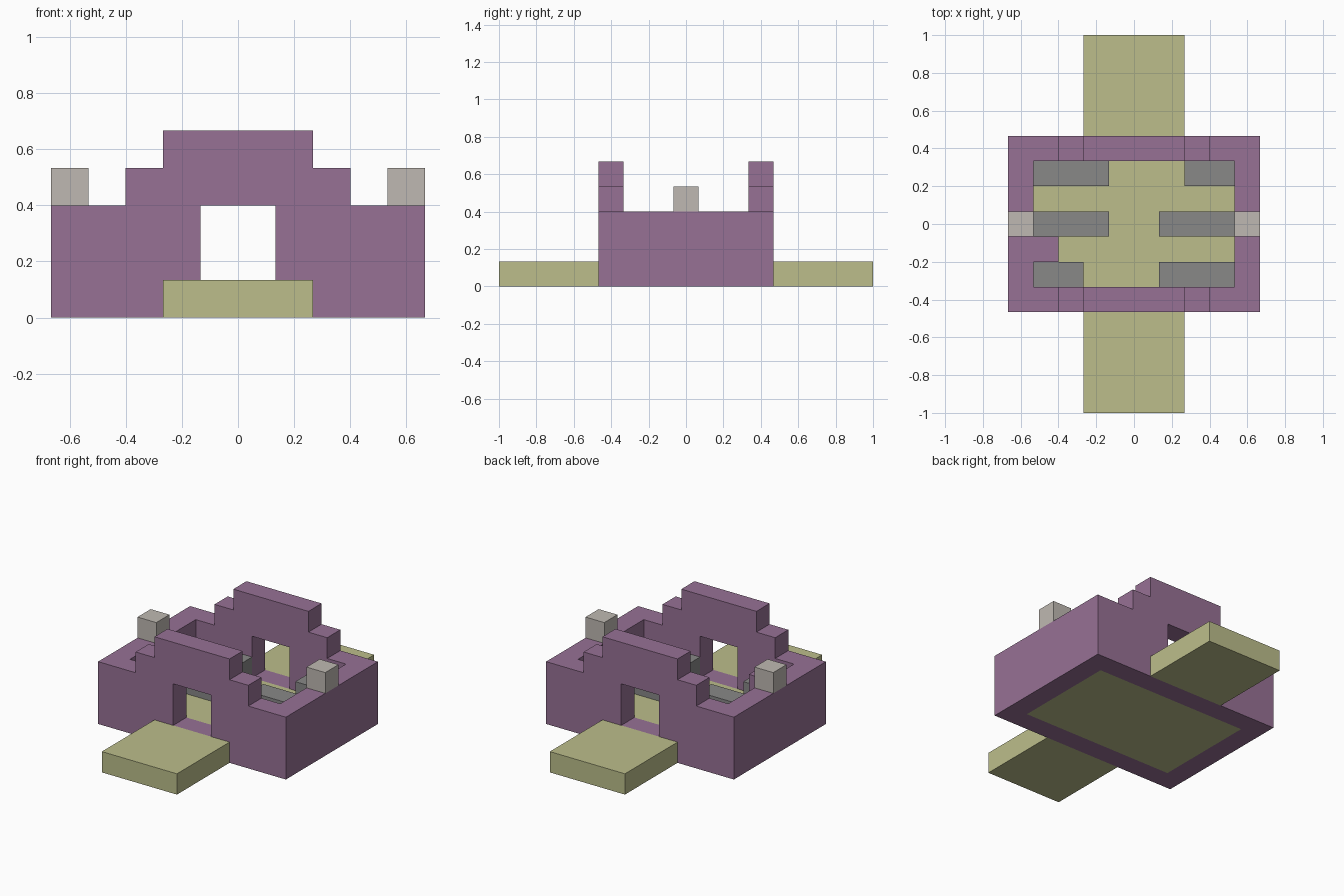
import bpy, bmesh
from mathutils import Vector

U = 2 / 15  # size of one building block

cube = bpy.data.objects.get("Cube")
if cube:
    bpy.data.objects.remove(cube, do_unlink=True)


def linear(c):
    c /= 255
    return c / 12.92 if c <= 0.04045 else ((c + 0.055) / 1.055) ** 2.4


def material(name, r, g, b):
    mat = bpy.data.materials.new(name)
    col = (linear(r), linear(g), linear(b), 1)
    mat.use_nodes = True
    mat.diffuse_color = col
    mat.node_tree.nodes["Principled BSDF"].inputs["Base Color"].default_value = col
    return mat


purple = material("purple brick", 151, 113, 149)
olive = material("olive floor", 188, 190, 139)
grey = material("grey bench", 136, 136, 135)
beige = material("beige stone", 191, 185, 178)


def finish(name, bm, mat):
    bmesh.ops.scale(bm, vec=(U, U, U), verts=bm.verts)
    bmesh.ops.recalc_face_normals(bm, faces=bm.faces)
    mesh = bpy.data.meshes.new(name)
    bm.to_mesh(mesh)
    bm.free()
    mesh.materials.append(mat)
    obj = bpy.data.objects.new(name, mesh)
    bpy.context.collection.objects.link(obj)
    return obj


def box(name, mat, x, y, z):
    """Box from ranges in block units."""
    bm = bmesh.new()
    bmesh.ops.create_cube(bm, size=1)
    for v in bm.verts:
        v.co = Vector([r[0] if c < 0 else r[1] for r, c in zip((x, y, z), v.co)])
    return finish(name, bm, mat)


def cells(x, y, z):
    return {(i, j, k) for i in range(*x) for j in range(*y) for k in range(*z)}


def block_shell(name, mat, filled, offset):
    """Outer skin of a set of unit blocks, with flat areas merged."""
    bm = bmesh.new()
    for cell in filled:
        for axis in range(3):
            for side in (0, 1):
                near = list(cell)
                near[axis] += 2 * side - 1
                if tuple(near) in filled:
                    continue
                corners = []
                for a, b in ((0, 0), (1, 0), (1, 1), (0, 1)):
                    p = Vector(cell) + offset
                    p[axis] += side
                    p[(axis + 1) % 3] += a
                    p[(axis + 2) % 3] += b
                    corners.append(bm.verts.new(p))
                bm.faces.new(corners if side else corners[::-1])
    bmesh.ops.remove_doubles(bm, verts=bm.verts, dist=0.01)
    bmesh.ops.dissolve_limit(bm, angle_limit=0.01, verts=bm.verts, edges=bm.edges)
    return finish(name, bm, mat)


# Walls: hollow ring, stepped gables at both ends, doorways and an inner stub
walls = cells((-5, 5), (0, 7), (0, 3)) - cells((-4, 4), (1, 6), (0, 3))
for row in ((0, 1), (6, 7)):
    walls |= cells((-3, 3), row, (3, 4)) | cells((-2, 2), row, (4, 5))
    walls -= cells((-1, 1), row, (1, 3))
walls |= cells((-4, -3), (2, 3), (1, 3))
block_shell("walls", purple, walls, Vector((0, -3.5, 0)))

# Floor inside the walls and a platform at each doorway
box("floor", olive, (-4, 4), (-2.5, 2.5), (0, 1))
box("front_platform", olive, (-2, 2), (-7.5, -3.5), (0, 1))
box("back_platform", olive, (-2, 2), (3.5, 7.5), (0, 1))

# Rows of benches: name, y start, inner end of right bench, inner end of left bench
for row, y, right_end, left_end in (("front", -2.5, -2, 1),
                                    ("middle", -0.5, -1, 1),
                                    ("back", 1.5, -1, 2)):
    box(row + "_right_bench", grey, (-4, right_end), (y, y + 1), (1, 2))
    box(row + "_left_bench", grey, (left_end, 4), (y, y + 1), (1, 2))

# Stone posts on the side walls
for side, x in (("right", -5), ("left", 4)):
    box(side + "_post", beige, (x, x + 1), (-0.5, 0.5), (3, 4))
